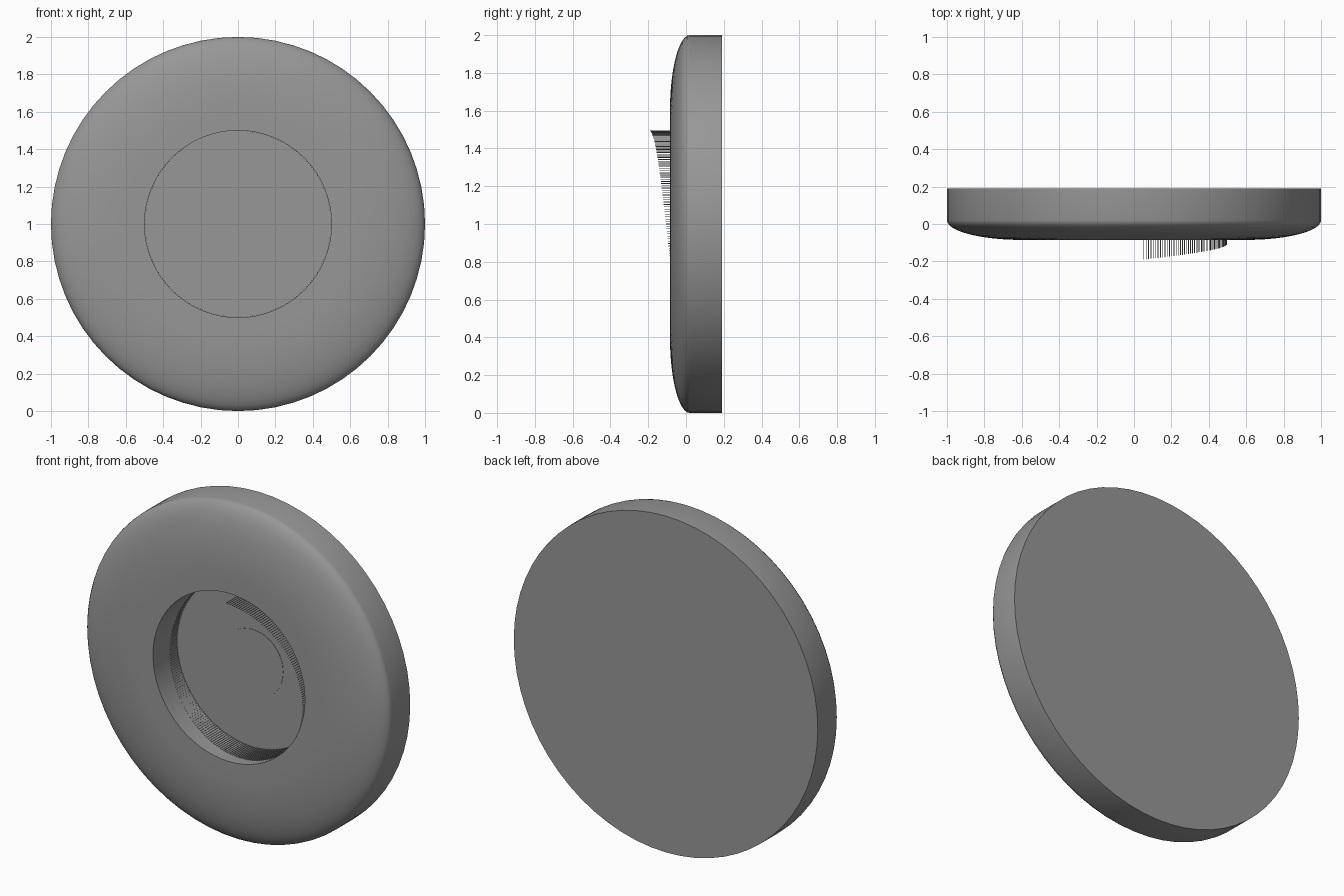
import bpy, bmesh
from math import sin, cos, pi, radians
from mathutils import Matrix

if "Cube" in bpy.data.objects:
    bpy.data.objects.remove(bpy.data.objects["Cube"])

FLOOR_Y = 0.14
CENTRE_Z = 1.0

dark_grey = bpy.data.materials.new("dark_grey")
dark_grey.diffuse_color = (0.31, 0.31, 0.31, 1)
dark_grey.use_nodes = True
dark_grey.node_tree.nodes["Principled BSDF"].inputs["Base Color"].default_value = dark_grey.diffuse_color


def finish(name, bm):
    bmesh.ops.recalc_face_normals(bm, faces=bm.faces)
    mesh = bpy.data.meshes.new(name)
    bm.to_mesh(mesh)
    bm.free()
    mesh.materials.append(dark_grey)
    obj = bpy.data.objects.new(name, mesh)
    bpy.context.collection.objects.link(obj)
    return obj


def lathe(name, profile, steps):
    """Turn (radius, y) points about the y axis through the disc centre."""
    bm = bmesh.new()
    verts = [bm.verts.new((r, y, CENTRE_Z)) for r, y in profile]
    edges = [bm.edges.new(p) for p in zip(verts, verts[1:])]
    bmesh.ops.spin(bm, geom=verts + edges, cent=(0, 0, CENTRE_Z),
                   axis=(0, 1, 0), angle=2 * pi, steps=steps)
    bmesh.ops.remove_doubles(bm, verts=bm.verts, dist=1e-5)
    obj = finish(name, bm)
    bpy.ops.object.select_all(action='DESELECT')
    obj.select_set(True)
    bpy.context.view_layer.objects.active = obj
    bpy.ops.object.shade_smooth_by_angle(angle=radians(35))
    return obj


# Disc body: flat back, straight side, softly rounded front, round recess
shoulder = [(0.6 + 0.4 * cos(i * pi / 24), 0.02 - 0.105 * sin(i * pi / 24))
            for i in range(13)]
lathe("disc_body", [(0, 0.19), (1, 0.19)] + shoulder +
      [(0.5, -0.085), (0.5, FLOOR_Y), (0, FLOOR_Y)], 64)

# Nearly flush round plate in the middle of the recess
lathe("centre_plate", [(0, FLOOR_Y - 0.002), (0.2, FLOOR_Y - 0.002),
                       (0.2, FLOOR_Y)], 64)

# Thin pins lining the recess, getting shorter clockwise from the top
bm = bmesh.new()
COUNT = 240
TALLEST = FLOOR_Y + 0.19
for i in range(4, COUNT - 16):
    a = 2 * pi * i / COUNT
    height = TALLEST * (1 - (i - 4) / (COUNT - 20))
    place = (Matrix.Translation((0.497 * sin(a), FLOOR_Y - height / 2,
                                 CENTRE_Z + 0.497 * cos(a)))
             @ Matrix.Rotation(a, 4, 'Y')
             @ Matrix.Diagonal((0.003, height, 0.003, 1)))
    bmesh.ops.create_cube(bm, size=1, matrix=place)
finish("spiral_pins", bm)
